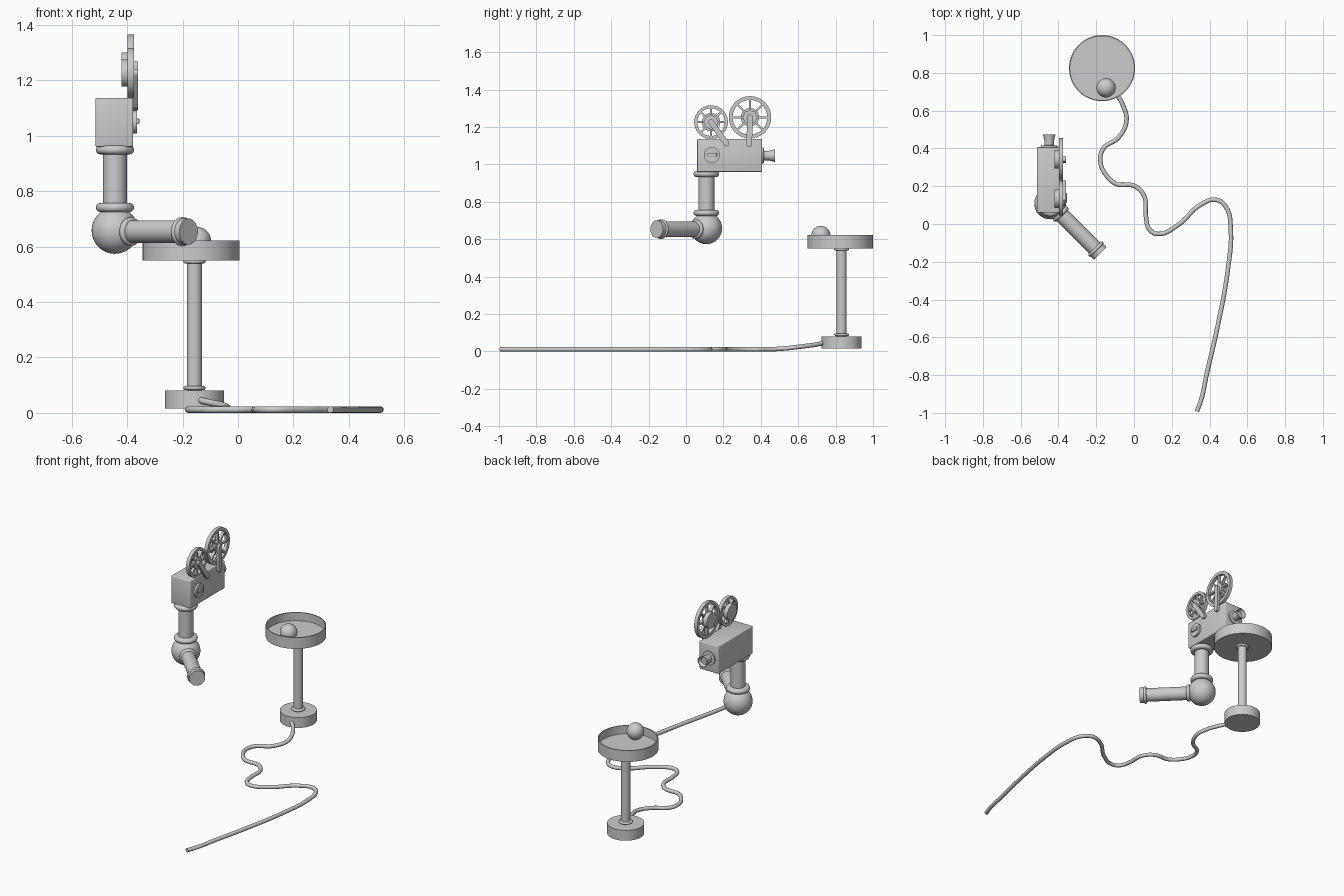
import bpy, bmesh
from math import pi, cos, sin, radians
from mathutils import Vector, Matrix

if "Cube" in bpy.data.objects:
    bpy.data.objects.remove(bpy.data.objects["Cube"])


def finish(name, bm, smooth=True):
    bmesh.ops.recalc_face_normals(bm, faces=bm.faces)
    me = bpy.data.meshes.new(name)
    bm.to_mesh(me)
    bm.free()
    ob = bpy.data.objects.new(name, me)
    bpy.context.collection.objects.link(ob)
    if smooth:
        bpy.ops.object.select_all(action='DESELECT')
        ob.select_set(True)
        bpy.context.view_layer.objects.active = ob
        bpy.ops.object.shade_smooth_by_angle(angle=radians(35))
    return ob


def lathe(name, profile, origin, axis=(0, 0, 1), n=48, closed=False):
    """Spin (radius, height) points around an axis through origin."""
    bm = bmesh.new()
    vs = [bm.verts.new((r, 0, h)) for r, h in profile]
    ends = vs + vs[:1] if closed else vs
    edges = [bm.edges.new(p) for p in zip(ends, ends[1:])]
    bmesh.ops.spin(bm, geom=vs + edges, cent=(0, 0, 0), axis=(0, 0, 1),
                   angle=2 * pi, steps=n, use_merge=True)
    bmesh.ops.remove_doubles(bm, verts=bm.verts, dist=1e-5)
    rot = Vector((0, 0, 1)).rotation_difference(Vector(axis)).to_matrix().to_4x4()
    bm.transform(Matrix.Translation(origin) @ rot)
    return finish(name, bm)


def cylinder(name, r, h0, h1, origin, axis=(0, 0, 1)):
    return lathe(name, [(0, h0), (r, h0), (r, h1), (0, h1)], origin, axis)


def collar(name, r, h, t, origin, axis=(0, 0, 1)):
    """Rounded pipe flange of outer radius r and thickness t centred at height h."""
    q = t / 2
    arc = [(r - q + q * cos(a), h + q * sin(a)) for a in [pi * (i / 8 - .5) for i in range(9)]]
    return lathe(name, [(0, h - q)] + arc + [(0, h + q)], origin, axis)


def ball(name, r, loc):
    bm = bmesh.new()
    bmesh.ops.create_uvsphere(bm, u_segments=40, v_segments=24, radius=r)
    bm.transform(Matrix.Translation(loc))
    return finish(name, bm)


def box(name, lo, hi, bevel=0.0):
    bm = bmesh.new()
    lo, hi = Vector(lo), Vector(hi)
    bmesh.ops.create_cube(bm, size=1)
    bm.transform(Matrix.Translation((lo + hi) / 2) @ Matrix.Diagonal((*(hi - lo), 1)))
    if bevel:
        bmesh.ops.bevel(bm, geom=bm.edges[:], offset=bevel, segments=3,
                        profile=0.5, affect='EDGES')
    return finish(name, bm)


def arm(name, a, b, w, x0, x1):
    """Flat bar with rounded ends between (y, z) points a and b."""
    a, b = Vector(a), Vector(b)
    d = (b - a).normalized()
    side = Vector((-d.y, d.x))
    pts = []
    for c, s in ((a, -1), (b, 1)):
        for i in range(13):
            t = pi * i / 12
            pts.append(c + w * s * (side * -cos(t) + d * sin(t)))
    bm = bmesh.new()
    f = bm.faces.new([bm.verts.new((x0, p.x, p.y)) for p in pts])
    ext = bmesh.ops.extrude_face_region(bm, geom=[f])['geom']
    bmesh.ops.translate(bm, vec=(x1 - x0, 0, 0),
                        verts=[v for v in ext if isinstance(v, bmesh.types.BMVert)])
    return finish(name, bm)


# --- stand with round tray ---
stand = (-0.157, 0.832, 0)
cylinder("stand_base", 0.107, 0.015, 0.081, stand)
cylinder("stand_pole", 0.027, 0.075, 0.56, stand)
collar("pole_lower_collar", 0.04, 0.09, 0.014, stand)
collar("pole_upper_collar", 0.04, 0.546, 0.014, stand)
lathe("tray", [(0, 0.55), (0.175, 0.55), (0.175, 0.622), (0.169, 0.622),
               (0.169, 0.57), (0, 0.57)], (-0.169, 0.825, 0), n=64)
ball("tray_ball", 0.051, (-0.148, 0.721, 0.62))

# --- cable on the floor ---
path = [(-.145, .745, .047), (-.095, .69, .036), (-.055, .62, .027), (-.04, .545, .018),
        (-.08, .46, .012), (-.164, .397, .012), (-.178, .33, .012), (-.148, .26, .012),
        (-.095, .213, .012), (.005, .2, .012), (.055, .145, .012), (.063, .04, .012),
        (.083, -.03, .012), (.127, -.053, .012), (.233, -.005, .012), (.35, .1, .012),
        (.434, .128, .012), (.487, .09, .012), (.512, -.025, .012), (.497, -.24, .012),
        (.44, -.555, .012), (.386, -.79, .012), (.357, -.925, .012), (.333, -.992, .012)]
cu = bpy.data.curves.new("cable", 'CURVE')
cu.dimensions = '3D'
cu.bevel_depth = 0.012
cu.bevel_resolution = 4
cu.resolution_u = 8
cu.use_fill_caps = True
sp = cu.splines.new('BEZIER')
sp.bezier_points.add(len(path) - 1)
for bp, co in zip(sp.bezier_points, path):
    bp.co = co
    bp.handle_left_type = bp.handle_right_type = 'AUTO'
bpy.context.collection.objects.link(bpy.data.objects.new("cable", cu))

# --- pipe elbow ---
joint = (-0.444, 0.109, 0.658)
ball("elbow_ball", 0.084, joint)
up = (joint[0], joint[1], 0)
cylinder("upright_pipe", 0.043, 0.70, 0.96, up)
collar("upright_lower_collar", 0.069, 0.741, 0.032, up)
collar("upright_upper_collar", 0.069, 0.949, 0.032, up)
side_axis = (1, -1, 0)
side = (joint[0], joint[1], 0.654)
cylinder("side_pipe", 0.041, 0.04, 0.36, side, side_axis)
collar("side_inner_collar", 0.052, 0.08, 0.024, side, side_axis)
collar("side_outer_collar", 0.053, 0.343, 0.018, side, side_axis)
cylinder("side_end_cap", 0.047, 0.35, 0.376, side, side_axis)

# --- film camera body ---
box("camera_body", (-0.514, 0.06, 0.96), (-0.378, 0.407, 1.136), 0.005)
lathe("lens", [(0, 0), (0.043, 0), (0.043, 0.01), (0.025, 0.012), (0.025, 0.035),
               (0.034, 0.07), (0.03, 0.07), (0.022, 0.05), (0, 0.05)],
      (-0.449, 0.405, 1.047), (0, 1, 0))

# --- round side plate with grip bars ---
cylinder("side_plate", 0.042, -0.004, 0.013, (-0.378, 0.138, 1.05), (1, 0, 0))
box("side_plate_grip", (-0.37, 0.111, 1.042), (-0.356, 0.165, 1.062), 0.003)


# --- reels: rim, spokes, hub, film core, support arm ---
def reel(name, y, z, r, foot):
    o = (-0.387, y, z)
    t, ax = 0.011, (1, 0, 0)
    lathe(name + "_rim", [(r, -t), (r, t), (r * .82, t), (r * .82, -t)], o, ax, closed=True)
    cylinder(name + "_hub", 0.036, -t, t, o, ax)
    cylinder(name + "_core", 0.049, -0.033, -0.006, o, ax)
    bm = bmesh.new()
    for i in range(8):
        m = (Matrix.Translation(o) @ Matrix.Rotation(pi * i / 4, 4, 'X')
             @ Matrix.Translation((0, 0, r * .45))
             @ Matrix.Diagonal((1.6 * t, 0.011, r * .82, 1)))
        bmesh.ops.create_cube(bm, size=1, matrix=m)
    finish(name + "_spokes", bm, False)
    arm(name + "_arm", (y, z), foot, 0.015, -0.378, -0.361)


reel("large_reel", 0.342, 1.252, 0.113, (0.338, 1.107))
reel("small_reel", 0.134, 1.226, 0.09, (0.216, 1.112))
